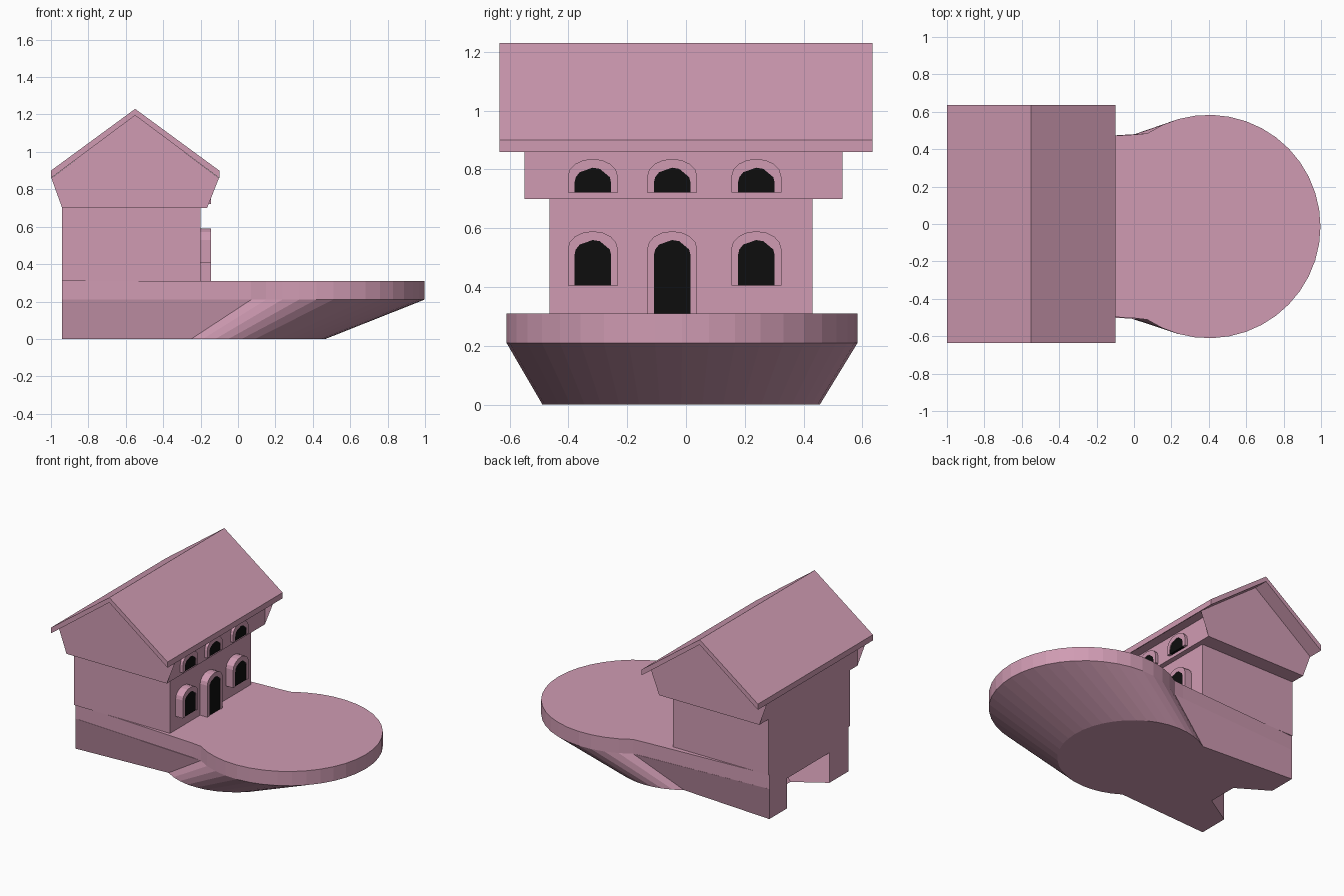
import bpy, bmesh, math

if "Cube" in bpy.data.objects:
    bpy.data.objects.remove(bpy.data.objects["Cube"])


def material(name, rgb):
    m = bpy.data.materials.new(name)
    m.diffuse_color = (*rgb, 1)
    m.use_nodes = True
    m.node_tree.nodes["Principled BSDF"].inputs["Base Color"].default_value = m.diffuse_color
    return m


PINK = material("pink", (0.63, 0.33, 0.45))
BLACK = material("black", (0.004, 0.004, 0.004))


def loft(name, loop_a, loop_b, mat=PINK):
    """Solid between two matching closed loops of 3D points."""
    bm = bmesh.new()
    a = [bm.verts.new(p) for p in loop_a]
    b = [bm.verts.new(p) for p in loop_b]
    n = len(a)
    bm.faces.new(a)
    bm.faces.new(b)
    for i in range(n):
        j = (i + 1) % n
        bm.faces.new((a[i], a[j], b[j], b[i]))
    bmesh.ops.triangulate(bm, faces=[f for f in bm.faces if len(f.verts) > 4 or len(f.verts) == n])
    bmesh.ops.recalc_face_normals(bm, faces=bm.faces)
    mesh = bpy.data.meshes.new(name)
    bm.to_mesh(mesh)
    bm.free()
    ob = bpy.data.objects.new(name, mesh)
    mesh.materials.append(mat)
    bpy.context.collection.objects.link(ob)
    return ob


def prism_y(name, profile, y0, y1):
    return loft(name, [(x, y0, z) for x, z in profile], [(x, y1, z) for x, z in profile])


def prism_x(name, profile, x0, x1, mat=PINK):
    return loft(name, [(x0, y, z) for y, z in profile], [(x1, y, z) for y, z in profile], mat)


# Round terrace slab running back under the house
CY = -0.0135
A = math.radians(123.5)
arc = [(0.4 + 0.597 * math.cos(t), CY + 0.597 * math.sin(t))
       for t in (-A + 2 * A * i / 28 for i in range(29))]
slab = [(-0.94, -0.45), (0.0, -0.503)] + arc + [(0.0, 0.478), (-0.94, 0.423)]
loft("terrace_slab", [(x, y, 0.21) for x, y in slab], [(x, y, 0.31) for x, y in slab])

# Sloping plinth with a tapered notch in the back
top = [(-0.94, -0.45)] + arc + [(-0.94, 0.423), (-0.94, 0.23),
                                (-0.55, 0.13), (-0.55, -0.14), (-0.94, -0.24)]
arc_low = [(0.774 * x - 0.304, CY - 0.003 + 0.79 * (y - CY)) for x, y in arc]
low = [(-0.94, -0.45)] + arc_low + [(-0.94, 0.423), (-0.94, 0.23),
                                    (-0.73, 0.10), (-0.73, -0.11), (-0.94, -0.24)]
loft("plinth", [(x, y, 0.0) for x, y in low], [(x, y, 0.21) for x, y in top])

# House storeys, the upper one overhanging and rising into the gable
prism_y("lower_storey", [(-0.94, 0.31), (-0.2, 0.31), (-0.2, 0.7), (-0.94, 0.7)], -0.465, 0.43)
prism_y("upper_storey", [(-0.94, 0.7), (-0.165, 0.7), (-0.165, 0.86), (-0.102, 0.86),
                         (-0.55, 1.197), (-0.998, 0.86), (-0.94, 0.86)], -0.55, 0.532)

# Pitched roof
prism_y("roof", [(-1, 0.9), (-0.55, 1.23), (-0.1, 0.9), (-0.1, 0.86),
                 (-0.55, 1.195), (-1, 0.86)], -0.635, 0.635)


def arch(cy, hw, z0, spring, peak, n=8):
    """Arch curve from bottom left over the top to bottom right."""
    curve = [(cy - hw * math.cos(math.pi * i / n), spring + (peak - spring) * math.sin(math.pi * i / n))
             for i in range(n + 1)]
    return [(cy - hw, z0)] + curve + [(cy + hw, z0)]


def opening(name, cy, z0, peak, x_wall):
    """Raised arched surround with a dark panel inside."""
    outer = arch(cy, 0.085, z0, peak - 0.06, peak)
    inner = arch(cy, 0.0625, z0, peak - 0.082, peak - 0.03)
    prism_x(name + "_surround", outer + inner[::-1], x_wall - 0.01, -0.145)
    prism_x(name + "_panel", inner, x_wall - 0.01, -0.149, BLACK)


# Door and windows
for i, cy in enumerate((-0.317, -0.047, 0.239)):
    opening(f"upper_window_{i + 1}", cy, 0.722, 0.836, -0.165)
    if i == 1:
        opening("door", cy, 0.31, 0.59, -0.2)
    else:
        opening(f"lower_window_{i + 1}", cy, 0.405, 0.59, -0.2)
